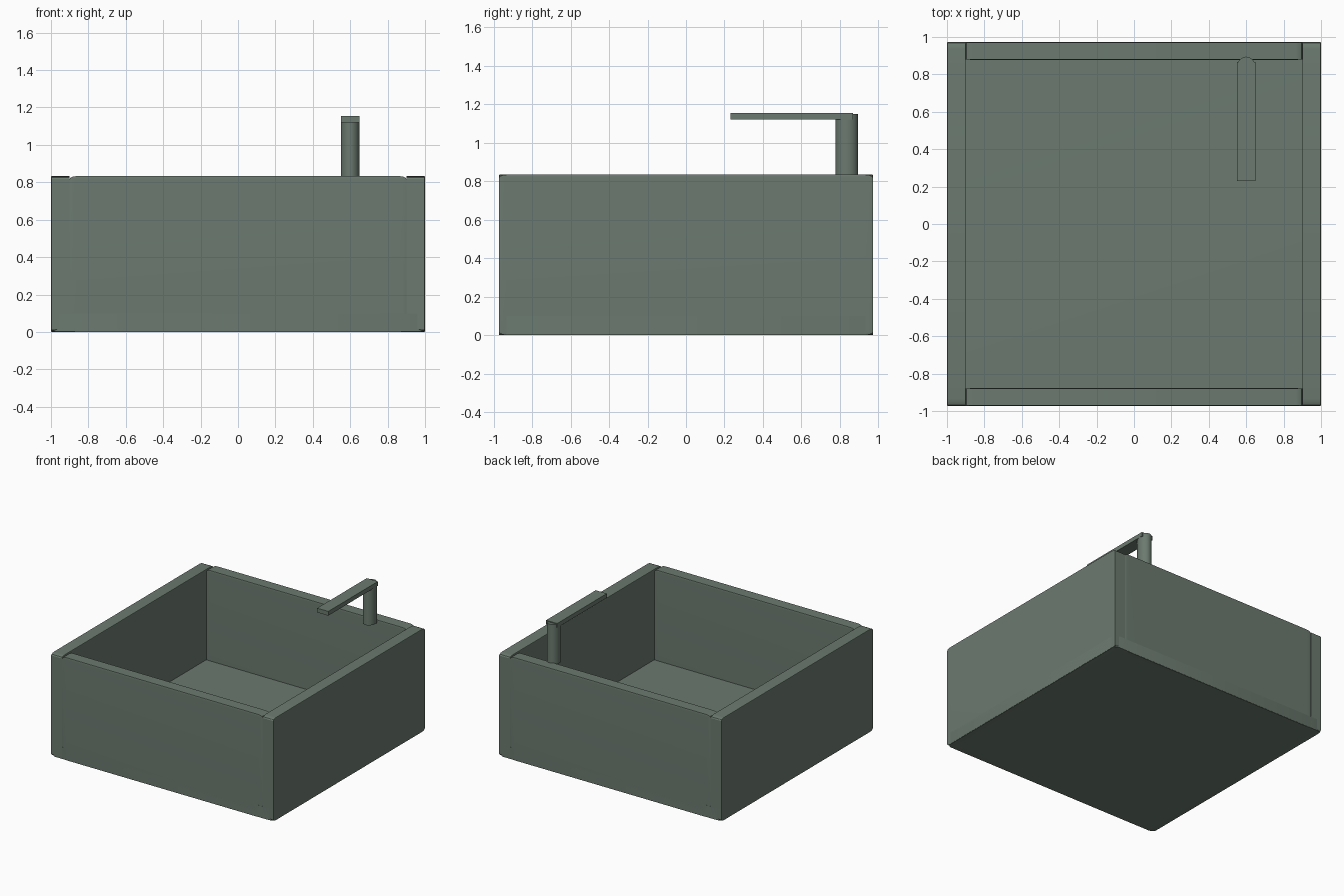
import bpy, bmesh
from mathutils import Vector

old = bpy.data.objects.get("Cube")
if old:
    bpy.data.objects.remove(old, do_unlink=True)

# Single glazed colour for every part
glaze = bpy.data.materials.new("grey_green_glaze")
glaze.use_nodes = True
colour = (0.148, 0.195, 0.160, 1)
glaze.diffuse_color = colour
glaze.node_tree.nodes["Principled BSDF"].inputs["Base Color"].default_value = colour


def finish(name, bm, centre, size):
    """Stretch a unit shape to size, place it and add it to the scene."""
    for v in bm.verts:
        v.co = Vector(c * s for c, s in zip(v.co, size))
    mesh = bpy.data.meshes.new(name)
    bm.to_mesh(mesh)
    bm.free()
    mesh.materials.append(glaze)
    obj = bpy.data.objects.new(name, mesh)
    obj.location = centre
    bpy.context.collection.objects.link(obj)
    bpy.ops.object.select_all(action='DESELECT')
    obj.select_set(True)
    bpy.context.view_layer.objects.active = obj
    bpy.ops.object.shade_smooth_by_angle()
    return obj


def slab(name, low, high, bevel=0.0):
    """Box between two corners; the bevel stretches with the box."""
    bm = bmesh.new()
    bmesh.ops.create_cube(bm, size=1)
    if bevel:
        bmesh.ops.bevel(bm, geom=bm.edges[:], offset=bevel, segments=3,
                        profile=0.5, affect='EDGES')
    low, high = Vector(low), Vector(high)
    return finish(name, bm, (low + high) / 2, high - low)


HALF_Y, INNER_X, INNER_Y, TOP, ROUND = 0.972, 0.9, 0.878, 0.833, 0.02

# Basin floor and the four walls
slab("basin_floor", (-1, -HALF_Y, 0), (1, HALF_Y, 0.1), ROUND)
slab("right_wall", (-1, -HALF_Y, 0), (-INNER_X, HALF_Y, TOP), ROUND)
slab("left_wall", (INNER_X, -HALF_Y, 0), (1, HALF_Y, TOP), ROUND)
slab("front_wall", (-INNER_X, -HALF_Y, 0), (INNER_X, -INNER_Y, TOP), ROUND)
slab("back_wall", (-INNER_X, INNER_Y, 0), (INNER_X, HALF_Y, TOP), ROUND)

# Tap: slightly oval post and a flat spout reaching over the basin
post = bmesh.new()
bmesh.ops.create_cone(post, cap_ends=True, segments=32, radius1=0.5,
                      radius2=0.5, depth=1)
finish("tap_post", post, (0.6, 0.836, 0.985), (0.1, 0.117, 0.325))
slab("tap_spout", (0.55, 0.23, 1.12), (0.65, 0.867, 1.155))
